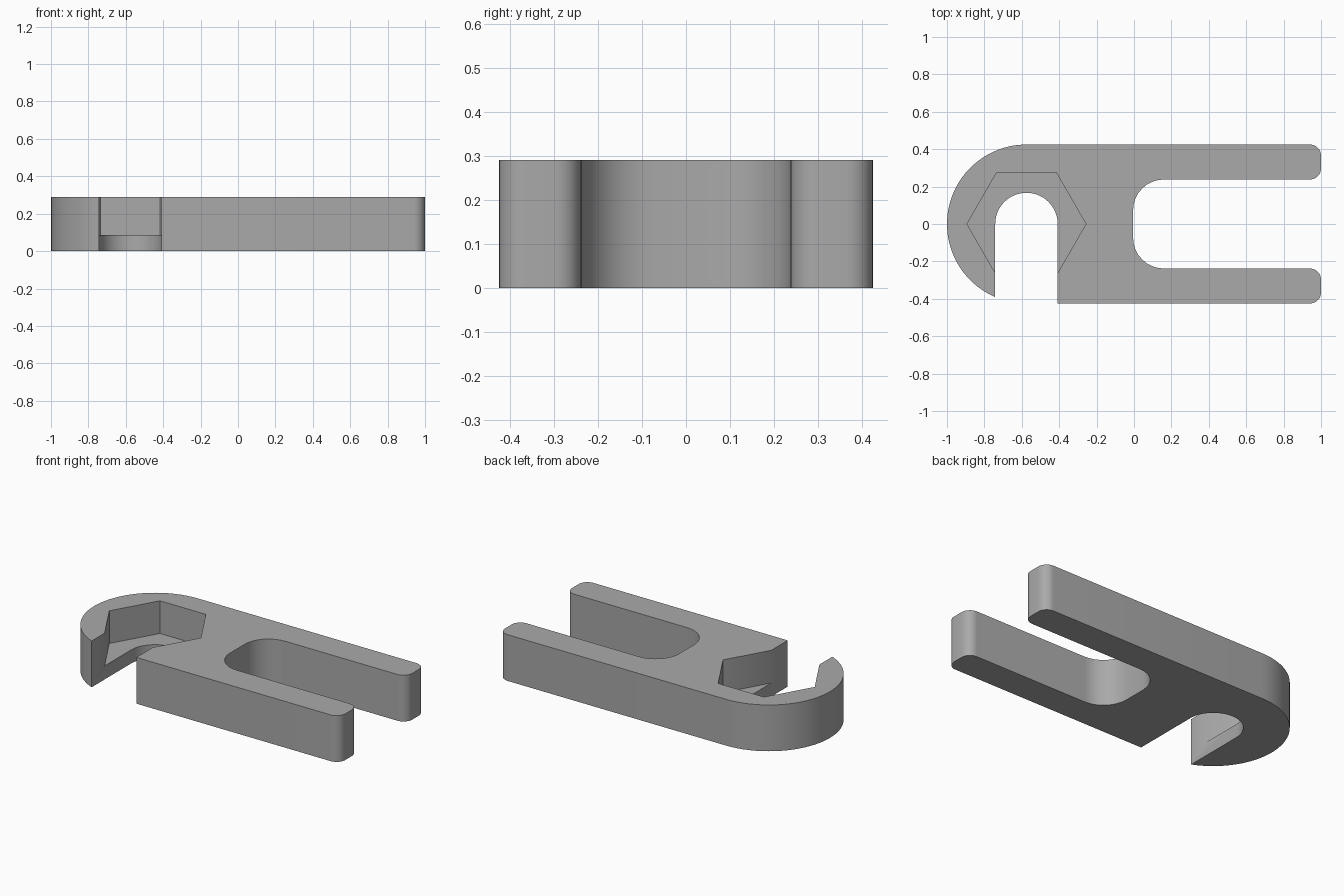
import bpy, bmesh
from math import cos, sin, radians, asin, degrees

if "Cube" in bpy.data.objects:
    bpy.data.objects.remove(bpy.data.objects["Cube"])

HEIGHT, FLOOR = 0.29, 0.085      # plate thickness, floor of the nut pocket
HALF, CX = 0.425, -0.575         # half width, centre of the round end
BOLT = 0.167                     # half width of the bolt slot
FORK_X, FORK_Y = -0.005, 0.238   # bottom and half width of the fork gap
FILLET, TIP = 0.165, 0.06        # gap corner and prong tip radii

grey = bpy.data.materials.new("plain_grey")
grey.use_nodes = True
colour = (0.4, 0.4, 0.4, 1)
grey.diffuse_color = colour
grey.node_tree.nodes["Principled BSDF"].inputs["Base Color"].default_value = colour


def arc(x, y, r, start, end, steps=8):
    angles = [radians(start + (end - start) * i / steps) for i in range(steps + 1)]
    return [(x + r * cos(a), y + r * sin(a)) for a in angles]


def prism(name, outline, z0, z1):
    bm = bmesh.new()
    face = bm.faces.new([bm.verts.new((x, y, z0)) for x, y in outline])
    top = bmesh.ops.extrude_face_region(bm, geom=[face])["geom"]
    bmesh.ops.translate(bm, vec=(0, 0, z1 - z0),
                        verts=[v for v in top if isinstance(v, bmesh.types.BMVert)])
    bmesh.ops.recalc_face_normals(bm, faces=bm.faces)
    mesh = bpy.data.meshes.new(name)
    bm.to_mesh(mesh)
    bm.free()
    mesh.materials.append(grey)
    obj = bpy.data.objects.new(name, mesh)
    bpy.context.collection.objects.link(obj)
    return obj


# Fork: one prong from its outer edge to the gap, then its mirror image
prong = arc(1 - TIP, HALF - TIP, TIP, 90, 0)
prong += arc(1 - TIP, FORK_Y + TIP, TIP, 0, -90)
prong += arc(FORK_X + FILLET, FORK_Y - FILLET, FILLET, 90, 180)
fork = prong + [(x, -y) for x, y in reversed(prong)]

# Bolt slot and the hooked round end
slot = [(CX + BOLT, -HALF)] + arc(CX, 0, BOLT, 0, 180, 24)
hook_end = 270 - degrees(asin(BOLT / HALF))
hook = arc(CX, 0, HALF, hook_end, 90, 32)
body = prism("forked_plate", fork + slot + hook, 0, HEIGHT)

# Hexagonal nut pocket, open at the top
pocket = prism("pocket_cutter", arc(CX, 0, 0.318, 0, 300, 5), FLOOR, HEIGHT + 0.1)
pocket.hide_render = True
cut = body.modifiers.new("nut_pocket", "BOOLEAN")
cut.operation, cut.solver, cut.object = "DIFFERENCE", "EXACT", pocket

bpy.ops.object.select_all(action="DESELECT")
body.select_set(True)
bpy.context.view_layer.objects.active = body
bpy.ops.object.modifier_apply(modifier=cut.name)
bpy.data.objects.remove(pocket)
bpy.ops.object.shade_smooth_by_angle(angle=radians(30))
